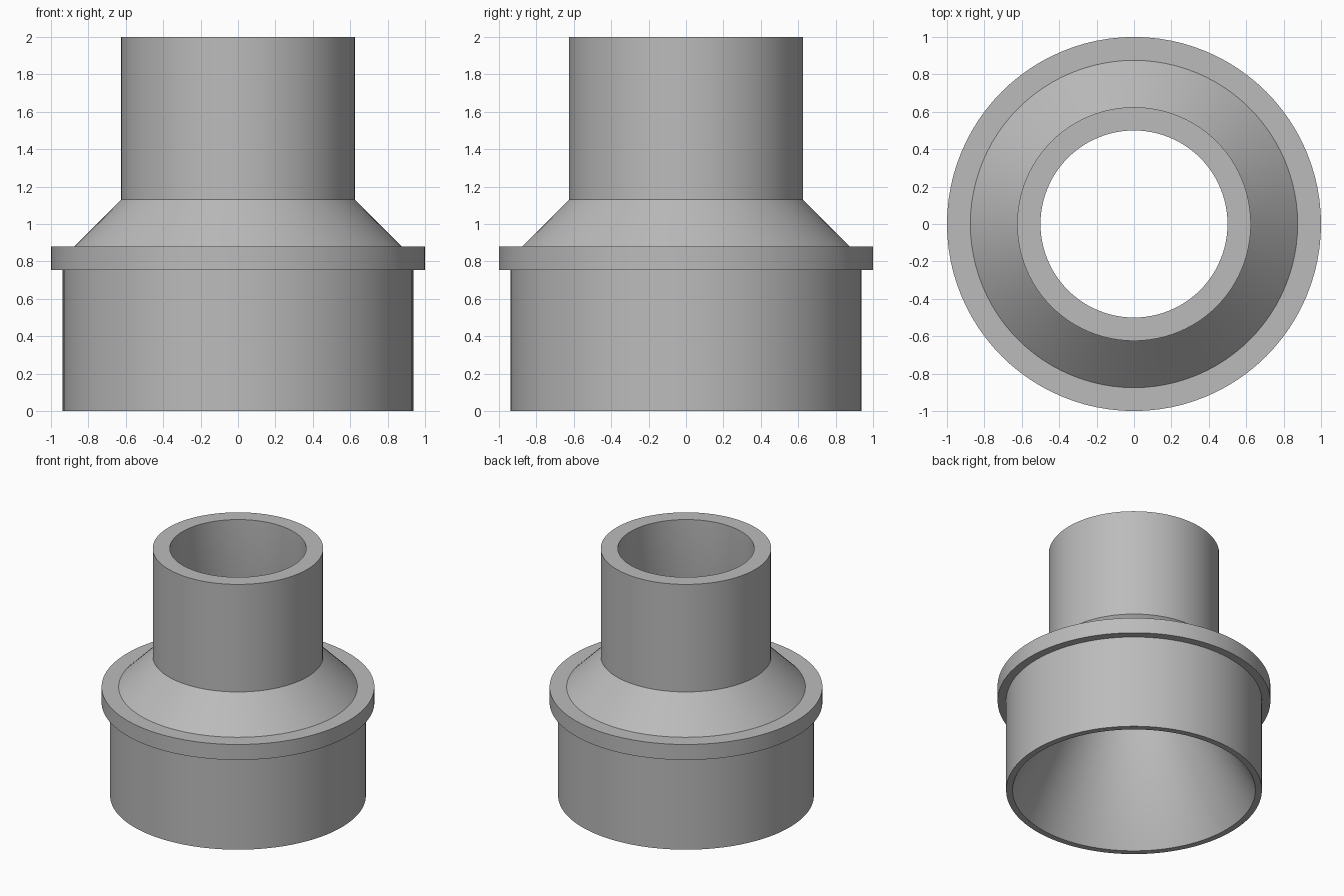
import bpy, bmesh, math

cube = bpy.data.objects.get("Cube")
if cube:
    bpy.data.objects.remove(cube, do_unlink=True)

# Single grey plastic
grey = bpy.data.materials.new("plain_grey")
grey.use_nodes = True
colour = (0.5, 0.5, 0.5, 1)
grey.diffuse_color = colour
grey.node_tree.nodes["Principled BSDF"].inputs["Base Color"].default_value = colour


def lathe(name, profile, segments=96):
    """Revolve a closed (radius, height) profile around the z axis."""
    bm = bmesh.new()
    verts = [bm.verts.new((r, 0, z)) for r, z in profile]
    edges = [bm.edges.new((v, verts[(i + 1) % len(verts)])) for i, v in enumerate(verts)]
    bmesh.ops.spin(bm, geom=verts + edges, cent=(0, 0, 0), axis=(0, 0, 1),
                   angle=math.tau, steps=segments, use_merge=True)
    bmesh.ops.remove_doubles(bm, verts=bm.verts, dist=1e-5)
    bmesh.ops.recalc_face_normals(bm, faces=bm.faces)
    mesh = bpy.data.meshes.new(name)
    bm.to_mesh(mesh)
    bm.free()
    mesh.materials.append(grey)
    obj = bpy.data.objects.new(name, mesh)
    bpy.context.collection.objects.link(obj)
    bpy.ops.object.select_all(action="DESELECT")
    obj.select_set(True)
    bpy.context.view_layer.objects.active = obj
    bpy.ops.object.shade_smooth_by_angle(angle=math.radians(30))
    return obj


# Hollow reducer: wide sleeve, collar, sloped shoulder, narrow spout, tapered bore
lathe("pipe_reducer", [
    (0.89, 0), (0.9375, 0), (0.9375, 0.755),     # wide sleeve
    (1, 0.755), (1, 0.88),                       # collar
    (0.875, 0.88), (0.625, 1.13),                # shoulder
    (0.625, 2), (0.5, 2),                        # spout
    (0.5, 0.75),                                 # bore meets the funnel
])
